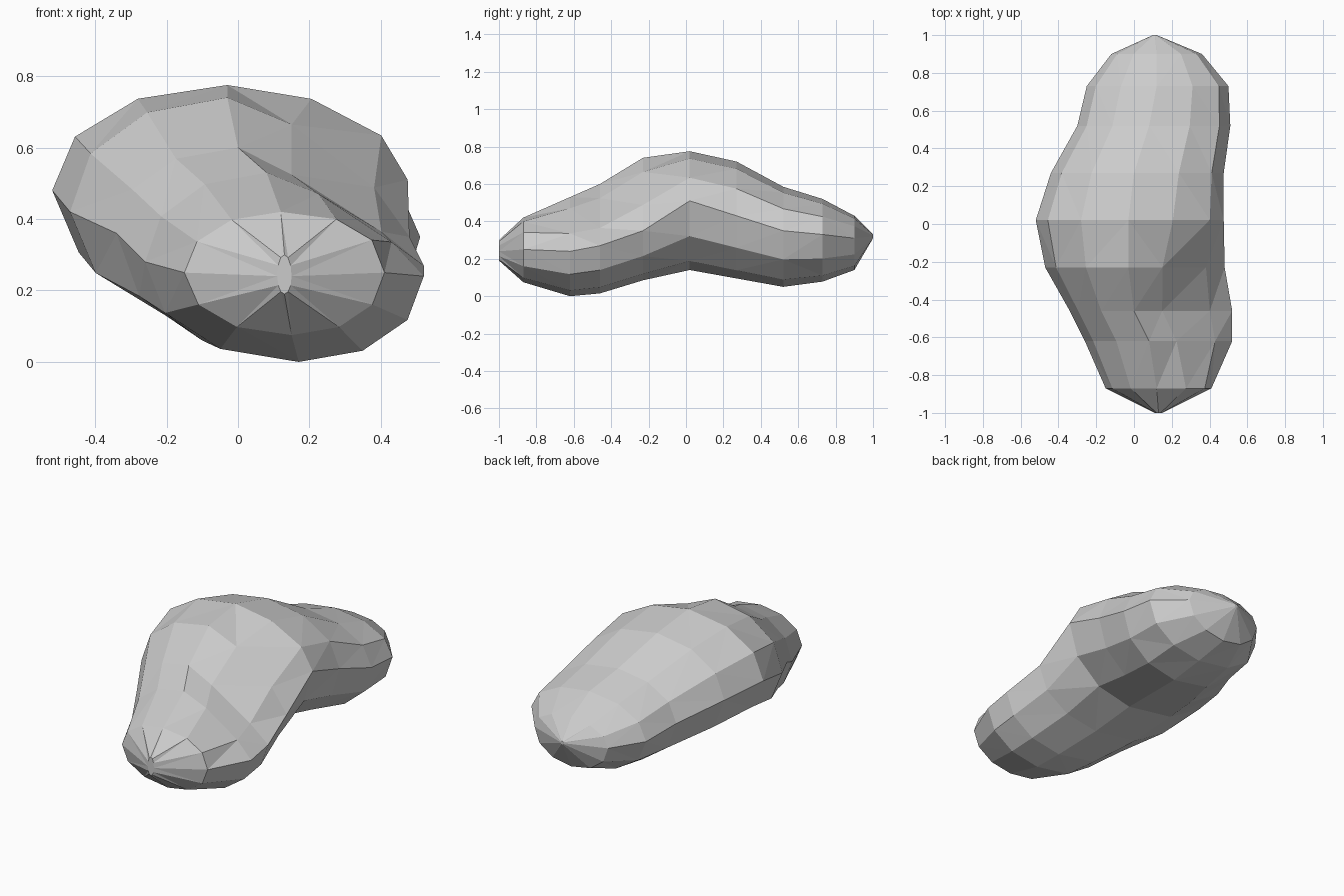
import bpy, bmesh
from math import sin, cos, radians
from mathutils import Vector

# Cross-sections along y:
# y, left x, right x, bottom z, top z, left z, right z, crest x, keel x, upper right pinch
RINGS = [
    (-1.00, 0.11, 0.15, 0.19, 0.30, 0.24, 0.24, 0.13, 0.13, 1.0),
    (-0.87, -0.15, 0.41, 0.075, 0.42, 0.25, 0.25, 0.12, 0.15, 0.9),
    (-0.62, -0.26, 0.52, 0.00, 0.53, 0.28, 0.24, 0.08, 0.17, 1.6),
    (-0.46, -0.34, 0.52, 0.015, 0.60, 0.36, 0.27, 0.00, 0.15, 1.8),
    (-0.23, -0.47, 0.48, 0.085, 0.74, 0.42, 0.35, -0.03, 0.08, 1.5),
    (0.02, -0.52, 0.475, 0.14, 0.775, 0.48, 0.51, -0.03, 0.05, 1.1),
    (0.27, -0.44, 0.475, 0.095, 0.72, 0.44, 0.43, 0.00, 0.10, 1.0),
    (0.52, -0.30, 0.51, 0.05, 0.585, 0.36, 0.35, 0.08, 0.15, 1.0),
    (0.73, -0.25, 0.50, 0.078, 0.52, 0.32, 0.33, 0.12, 0.15, 1.0),
    (0.90, -0.12, 0.36, 0.14, 0.43, 0.31, 0.31, 0.12, 0.12, 0.9),
    (1.00, 0.10, 0.12, 0.31, 0.33, 0.32, 0.32, 0.11, 0.11, 1.0),
]
STEPS = 3  # points per quarter of a section


def section(y, xl, xr, zb, zt, zl, zr, xt, xb, pinch):
    # four elliptical quarters: right-top, top-left, left-bottom, bottom-right
    quarters = [(xr, zr, xt, zt, True, pinch), (xl, zl, xt, zt, False, 0.97),
                (xl, zl, xb, zb, True, 0.97), (xr, zr, xb, zb, False, 0.97)]
    points = []
    for xs, zs, xe, ze, from_side, power in quarters:
        for i in range(STEPS):
            t = radians(90 * i / STEPS)
            if not from_side:
                t = radians(90) - t
            c, s = max(cos(t), 0) ** power, max(sin(t), 0) ** power
            points.append(Vector((xe + (xs - xe) * c, y, zs + (ze - zs) * s)))
    return points


# Bent, faceted boulder
bm = bmesh.new()
loops = [[bm.verts.new(p) for p in section(*r)] for r in RINGS]
n = STEPS * 4
for a, b in zip(loops, loops[1:]):
    for i in range(n):
        j = (i + 1) % n
        bm.faces.new((a[i], a[j], b[j], b[i]))
bm.faces.new(loops[0])
bm.faces.new(loops[-1])
bmesh.ops.triangulate(bm, faces=bm.faces[:], quad_method='SHORT_EDGE')
bmesh.ops.recalc_face_normals(bm, faces=bm.faces[:])
mesh = bpy.data.meshes.new("boulder")
bm.to_mesh(mesh)
bm.free()
bpy.context.collection.objects.link(bpy.data.objects.new("boulder", mesh))
